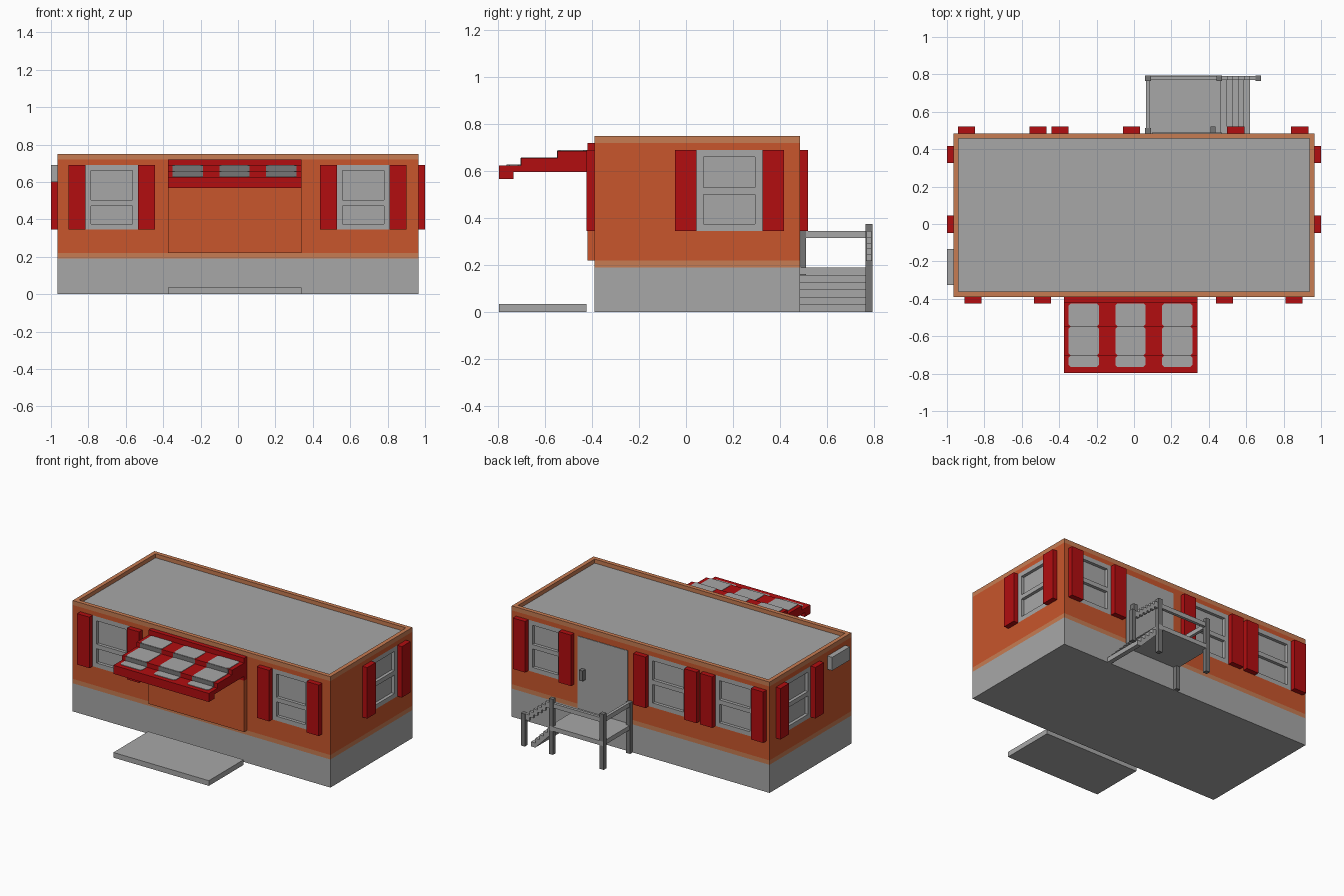
import bpy
import bmesh
from mathutils import Vector

old = bpy.data.objects.get("Cube")
if old:
    bpy.data.objects.remove(old, do_unlink=True)


def material(name, *rgb):
    m = bpy.data.materials.new(name)
    m.use_nodes = True
    m.diffuse_color = (*rgb, 1)
    m.node_tree.nodes["Principled BSDF"].inputs["Base Color"].default_value = (*rgb, 1)
    return m


GRAY = material("light gray", 0.39, 0.39, 0.39)
DARK = material("dark gray", 0.18, 0.18, 0.18)
ORANGE = material("orange", 0.58, 0.093, 0.025)
TRIM = material("pale orange", 0.57, 0.20, 0.085)
RED = material("red", 0.445, 0.004, 0.005)


def boxes(name, mat, specs):
    """One object made of boxes given as (x0, x1, y0, y1, z0, z1)."""
    bm = bmesh.new()
    for s in specs:
        lo, hi = Vector(s[0::2]), Vector(s[1::2])
        for v in bmesh.ops.create_cube(bm, size=1)["verts"]:
            v.co = Vector((lo[i] + hi[i]) / 2 + v.co[i] * (hi[i] - lo[i]) for i in range(3))
    return finish(name, mat, bm)


def finish(name, mat, bm):
    bmesh.ops.recalc_face_normals(bm, faces=bm.faces)
    me = bpy.data.meshes.new(name)
    bm.to_mesh(me)
    bm.free()
    me.materials.append(mat)
    ob = bpy.data.objects.new(name, me)
    bpy.context.scene.collection.objects.link(ob)
    return ob


def prism(name, mat, outline, axis, start, length):
    """Extrude a flat outline along axis: 'x' takes (y, z), 'y' takes (x, z), 'z' takes (x, y)."""
    place = {"x": lambda a, b: (start, a, b),
             "y": lambda a, b: (a, start, b),
             "z": lambda a, b: (a, b, start)}[axis]
    bm = bmesh.new()
    face = bm.faces.new([bm.verts.new(place(a, b)) for a, b in outline])
    ext = bmesh.ops.extrude_face_region(bm, geom=[face])["geom"]
    shift = Vector([length if a == axis else 0 for a in "xyz"])
    bmesh.ops.translate(bm, vec=shift, verts=[g for g in ext if isinstance(g, bmesh.types.BMVert)])
    return finish(name, mat, bm)


X0, X1, Y0, Y1 = -0.965, 0.965, -0.39, 0.485
BASE, SILL, EAVE, TOP = 0.19, 0.22, 0.72, 0.75
RIM = 0.028


def on_wall(side, u0, u1, d0, d1, z0, z1):
    """Box on a wall: u runs along it, d is the distance outwards."""
    if side == "front":
        return (u0, u1, Y0 - d1, Y0 - d0, z0, z1)
    if side == "back":
        return (u0, u1, Y1 + d0, Y1 + d1, z0, z1)
    if side == "left":
        return (X1 + d0, X1 + d1, u0, u1, z0, z1)
    return (X0 - d1, X0 - d0, u0, u1, z0, z1)


# Building shell
boxes("plinth", GRAY, [(X0, X1, Y0, Y1, 0, BASE)])
boxes("lower_trim", TRIM, [(X0, X1, Y0, Y1, BASE, SILL)])
walls = boxes("walls", ORANGE, [(X0, X1, Y0, Y1, SILL, EAVE)])
boxes("roof_rim", TRIM, [
    (X0, X1, Y0, Y0 + RIM, EAVE, TOP), (X0, X1, Y1 - RIM, Y1, EAVE, TOP),
    (X0, X0 + RIM, Y0 + RIM, Y1 - RIM, EAVE, TOP),
    (X1 - RIM, X1, Y0 + RIM, Y1 - RIM, EAVE, TOP)])
boxes("roof", GRAY, [(X0 + RIM, X1 - RIM, Y0 + RIM, Y1 - RIM, EAVE, EAVE + 0.003)])

# Windows: side, start, end, height of the middle bar
windows = [("front", -0.815, -0.535, 0.472), ("front", 0.53, 0.81, 0.472),
           ("back", -0.85, -0.56, 0.50), ("back", -0.35, -0.06, 0.50),
           ("back", 0.59, 0.84, 0.50),
           ("left", 0.045, 0.325, 0.50), ("right", 0.045, 0.325, 0.50)]
W0, W1, BAR, DEEP = 0.345, 0.69, 0.03, 0.025
SHUTTER = 0.092

holes = []
for side, a, b, mid in windows:
    holes.append(on_wall(side, a, b, -DEEP, 0.05, W0, W1))
    boxes(side + "_window_pane", GRAY, [on_wall(side, a, b, -DEEP - 0.005, -DEEP + 0.004, W0, W1)])
    boxes(side + "_window_frame", GRAY, [
        on_wall(side, a, a + BAR, -DEEP, 0, W0, W1),
        on_wall(side, b - BAR, b, -DEEP, 0, W0, W1),
        on_wall(side, a + BAR, b - BAR, -DEEP, 0, W0, W0 + BAR),
        on_wall(side, a + BAR, b - BAR, -DEEP, 0, W1 - BAR, W1),
        on_wall(side, a + BAR, b - BAR, -DEEP, 0, mid, mid + BAR)])
    boxes(side + "_shutters", RED, [
        on_wall(side, a - SHUTTER, a, 0, 0.035, W0, W1),
        on_wall(side, b, b + SHUTTER, 0, 0.035, W0, W1)])

# Cut the window openings
cutter = boxes("window_cutter", GRAY, holes)
cutter.hide_render = True
cut = walls.modifiers.new("openings", "BOOLEAN")
cut.object = cutter
cut.solver = "EXACT"
bpy.context.view_layer.objects.active = walls
bpy.ops.object.modifier_apply(modifier=cut.name)
bpy.data.objects.remove(cutter, do_unlink=True)

# Vent box, back door and handle
boxes("vent_box", GRAY, [on_wall("right", -0.325, -0.135, 0, 0.035, 0.6, 0.69)])
boxes("back_door", GRAY, [on_wall("back", 0.095, 0.47, 0, 0.004, BASE, 0.68)])
boxes("door_handle", DARK, [on_wall("back", 0.41, 0.437, 0, 0.035, 0.40, 0.47)])

# Front entrance panel, awning and paving slab
E0, E1 = -0.375, 0.34
boxes("entrance_panel", ORANGE, [on_wall("front", E0, E1, 0, 0.03, SILL, 0.567)])
boxes("awning_backing", RED, [on_wall("front", E0, E1, 0, 0.03, 0.567, EAVE)])
prism("awning", RED, [
    (-0.42, 0.597), (-0.735, 0.597), (-0.735, 0.567), (-0.797, 0.567), (-0.797, 0.625),
    (-0.703, 0.625), (-0.703, 0.656), (-0.548, 0.656), (-0.548, 0.687), (-0.42, 0.687)],
    "x", E0, E1 - E0)
boxes("paving_slab", GRAY, [(E0, E1, -0.797, -0.425, 0, 0.035)])

# Awning stripes: clipped-corner plates on treads, plates on risers
treads = [(-0.765, -0.703, 0.625), (-0.703, -0.548, 0.656), (-0.548, -0.424, 0.687)]
C = 0.012
for x in (-0.35, -0.10, 0.15):
    w = x + 0.162
    for y0, y1, z in treads:
        prism("awning_stripe", GRAY, [
            (x + C, y0), (w - C, y0), (w, y0 + C), (w, y1 - C),
            (w - C, y1), (x + C, y1), (x, y1 - C), (x, y0 + C)], "z", z, 0.003)
    boxes("awning_stripe_risers", DARK, [
        (x, w, y0 - 0.002, y0 + 0.002, z - 0.03, z) for y0, y1, z in treads[1:]])

# Back landing and stairs
P0, P1, PY = 0.065, 0.465, 0.77
boxes("landing", GRAY, [(P0, P1, Y1, PY + 0.025, BASE - 0.03, BASE)])
STEPS, RUN = 5, 0.031
RISE = BASE / (STEPS + 1)
profile = [(P1, BASE - RISE)]
for i in range(1, STEPS + 1):
    x, z = P1 + i * RUN, BASE - i * RISE
    profile += [(x, z), (x, z - RISE)]
    if i == STEPS:
        profile.append((x - RUN, 0))
profile.append((P1, BASE - 2 * RISE))
profile = [p for i, p in enumerate(profile) if p not in profile[:i]]
prism("stairs", GRAY, profile, "y", Y1, PY - Y1)

# Railing posts and rails
T = 0.03
boxes("railing_posts", DARK, [
    (0.06, 0.06 + T, PY - 0.005, PY + 0.025, 0, 0.375),
    (0.44, 0.44 + T, PY - 0.005, PY + 0.025, 0, 0.375),
    (0.65, 0.65 + T, PY - 0.005, PY + 0.025, 0, 0.22),
    (0.06, 0.06 + T, Y1, Y1 + 0.027, 0, 0.345)])
boxes("railings", GRAY, [
    (0.065, 0.085, Y1 + 0.027, PY, 0.315, 0.345),
    (0.09, 0.44, PY, PY + 0.02, 0.315, 0.345)])
boxes("stair_railing", GRAY, [
    (0.47 + i * 0.03, 0.50 + i * 0.03, PY, PY + 0.02, 0.305 - i * 0.025, 0.345 - i * 0.025)
    for i in range(6)])
